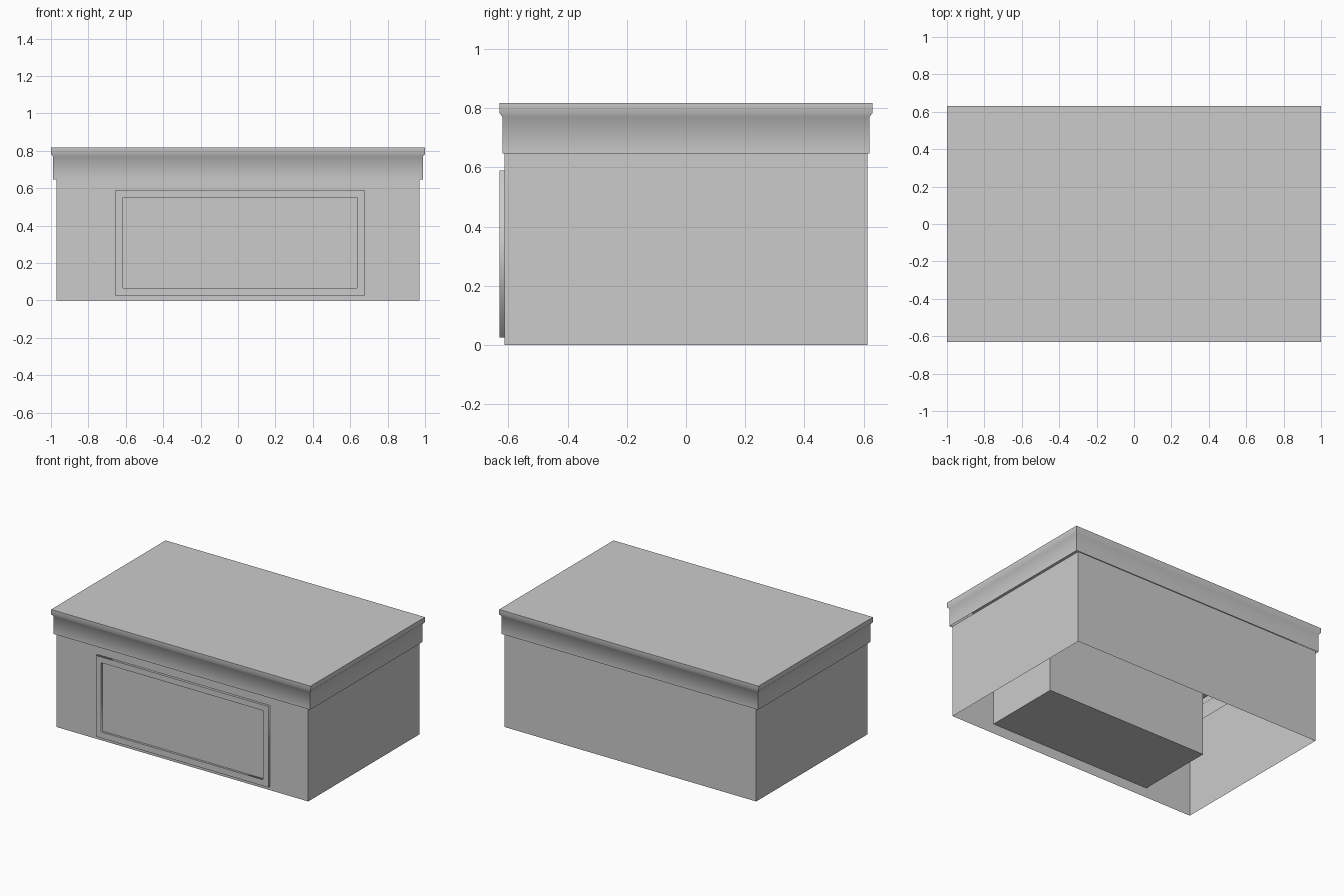
import bpy, bmesh

if "Cube" in bpy.data.objects:
    bpy.data.objects.remove(bpy.data.objects["Cube"])

grey = bpy.data.materials.new("plain_grey")
grey.use_nodes = True
grey.diffuse_color = (0.6, 0.6, 0.6, 1)
grey.node_tree.nodes["Principled BSDF"].inputs["Base Color"].default_value = grey.diffuse_color


def finish(name, bm):
    """Turn a bmesh into a named object."""
    mesh = bpy.data.meshes.new(name)
    bm.to_mesh(mesh)
    bm.free()
    mesh.materials.append(grey)
    obj = bpy.data.objects.new(name, mesh)
    bpy.context.collection.objects.link(obj)
    return obj


def loop_flat(bm, hx, hy, z):
    """Horizontal rectangle of vertices, front left corner first."""
    return [bm.verts.new((sx * hx, sy * hy, z))
            for sx, sy in ((-1, -1), (1, -1), (1, 1), (-1, 1))]


def loop_front(bm, rect, y):
    """Upright rectangle of vertices facing the front."""
    x0, x1, z0, z1 = rect
    return [bm.verts.new((x, y, z)) for x, z in ((x0, z0), (x1, z0), (x1, z1), (x0, z1))]


def bridge(bm, a, b):
    """Quads joining two four-sided loops."""
    return [bm.faces.new((a[i], a[(i + 1) % 4], b[(i + 1) % 4], b[i])) for i in range(4)]


OUTER = (-0.655, 0.675, 0.025, 0.59)
INNER = (-0.615, 0.635, 0.068, 0.55)
HX, HY, WALL_TOP = 0.97, 0.612, 0.65

# Body: thin walls, open above and below, with an opening in the front
bm = bmesh.new()
low, high = loop_flat(bm, HX, HY, 0), loop_flat(bm, HX, HY, WALL_TOP)
walls = bridge(bm, low, high)
bm.faces.remove(walls[0])
bridge(bm, [low[0], low[1], high[1], high[0]], loop_front(bm, OUTER, -HY))
finish("body", bm)

# Lid: hollow moulding stepping outwards to a flat top
bm = bmesh.new()
profile = [(0.0, 0.647), (0.0, 0.772), (0.01, 0.783), (0.01, 0.818)]
loops = [loop_flat(bm, 0.99 + d, 0.62 + d, z) for d, z in profile]
for a, b in zip(loops, loops[1:]):
    bridge(bm, a, b)
bm.faces.new(loops[-1])
lid = finish("lid", bm)
bpy.context.view_layer.objects.active = lid
lid.select_set(True)
bpy.ops.object.shade_smooth_by_angle(angle=1.05)
lid.select_set(False)

# Drawer frame: square ring whose sides shade softly round the corners
bm = bmesh.new()
rings = [loop_front(bm, OUTER, -HY), loop_front(bm, OUTER, -0.63),
         loop_front(bm, INNER, -0.63), loop_front(bm, INNER, -HY)]
for i in range(4):
    bridge(bm, rings[i], rings[(i + 1) % 4])
bm.normal_update()
for face in bm.faces:
    face.smooth = True
for edge in bm.edges:
    edge.smooth = not any(abs(f.normal.y) > 0.9 for f in edge.link_faces)
finish("drawer_frame", bm)

# Drawer: closed box reaching back from the frame
bm = bmesh.new()
front, back = loop_front(bm, INNER, -0.615), loop_front(bm, INNER, -0.06)
bridge(bm, back, front)
bm.faces.new(front)
bm.faces.new(back[::-1])
bmesh.ops.recalc_face_normals(bm, faces=bm.faces)
finish("drawer", bm)
